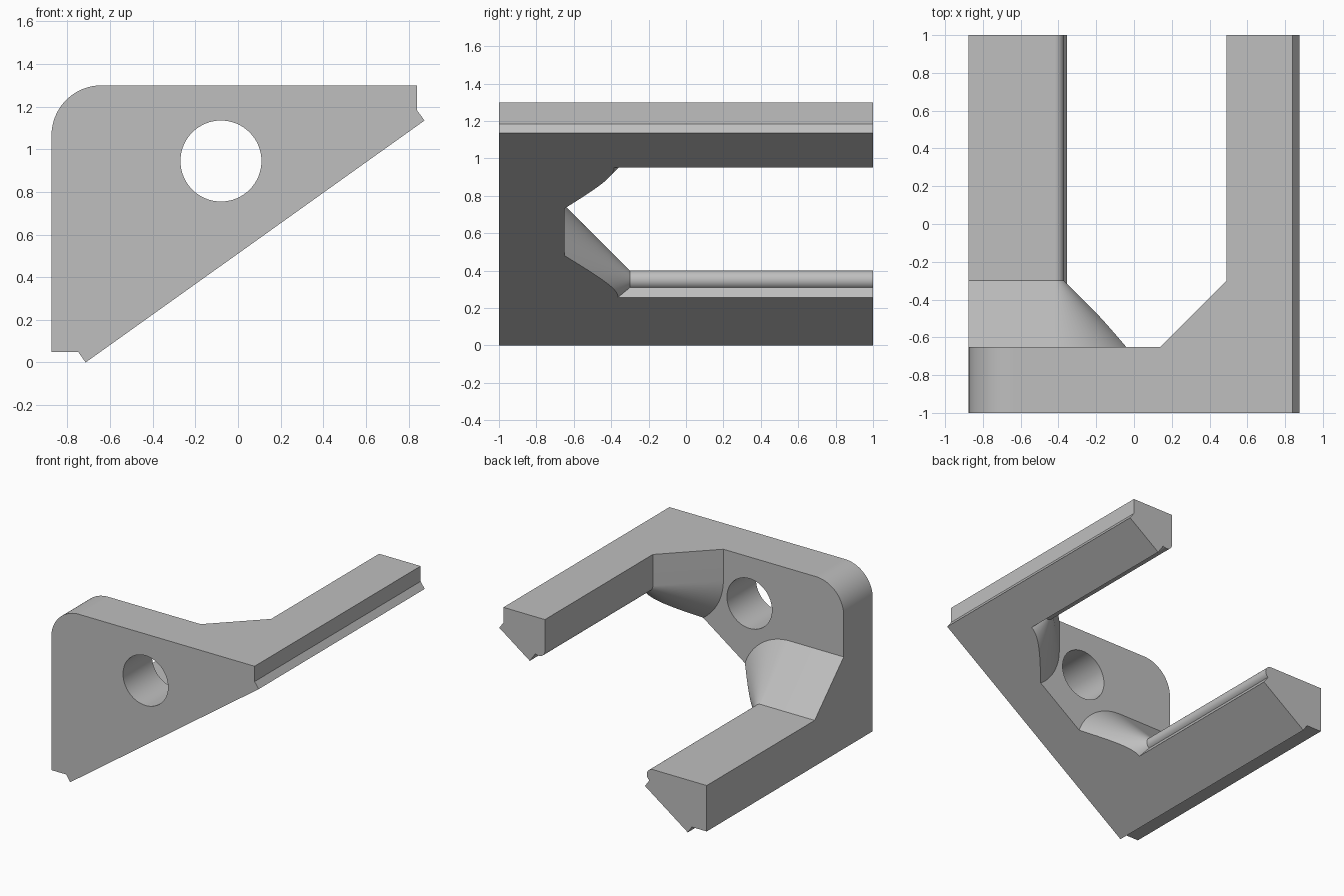
import bpy
import bmesh
from math import cos, sin, atan2, radians, pi
from mathutils import Vector

cube = bpy.data.objects.get("Cube")
if cube:
    bpy.data.objects.remove(cube, do_unlink=True)

# Sloped underside, and the direction pointing straight out of it
LOW, HIGH = Vector((-0.715, 0.0)), Vector((0.875, 1.135))
SLOPE = atan2(HIGH.y - LOW.y, HIGH.x - LOW.x)
OUT = SLOPE - pi / 2
CHAMFER = 0.35


def arc(cx, cz, radius, start, end, steps=32):
    """Points on an arc in the XZ plane."""
    angles = [start + (end - start) * i / steps for i in range(steps + 1)]
    return [(cx + radius * cos(a), cz + radius * sin(a)) for a in angles]


def loft(name, sections):
    """Solid through matching XZ outlines, each given with its y."""
    bm = bmesh.new()
    rings = [[bm.verts.new((x, y, z)) for x, z in pts] for y, pts in sections]
    for a, b in zip(rings, rings[1:]):
        for i in range(len(a)):
            j = (i + 1) % len(a)
            bm.faces.new((a[i], a[j], b[j], b[i]))
    bm.faces.new(rings[0])
    bm.faces.new(rings[-1])
    bmesh.ops.recalc_face_normals(bm, faces=bm.faces)
    mesh = bpy.data.meshes.new(name)
    bm.to_mesh(mesh)
    bm.free()
    obj = bpy.data.objects.new(name, mesh)
    bpy.context.collection.objects.link(obj)
    return obj


def cut(target, cutter):
    """Subtract the cutter and discard it."""
    cutter.hide_render = True
    mod = target.modifiers.new("cut", 'BOOLEAN')
    mod.operation = 'DIFFERENCE'
    mod.solver = 'EXACT'
    mod.object = cutter
    bpy.context.view_layer.objects.active = target
    bpy.ops.object.modifier_apply(modifier=mod.name)
    bpy.data.objects.remove(cutter, do_unlink=True)


def pocket_outline(grow):
    """Opening between the arms, narrowed by the chamfer amount."""
    right, left = (0.54, 1.06), (-0.42, 0.35)
    radius = 0.05 + grow
    pts = [(right[0] - radius, 1.5)]
    pts += arc(*right, radius, pi, OUT + 2 * pi)
    pts += [(c[0] + 0.7 * cos(OUT), c[1] + 0.7 * sin(OUT)) for c in (right, left)]
    pts += arc(*left, radius, OUT, pi / 2)
    pts += [(-1.1, left[1] + radius), (-1.1, 1.5)]
    return pts


# Body: side outline with one rounded corner and two notched tips
outline = [(-0.875, 0.05), (-0.75, 0.05), tuple(LOW), tuple(HIGH),
           (0.84, 1.183), (0.84, 1.3)]
outline += arc(-0.64, 1.065, 0.235, pi / 2, pi)
body = loft("bracket_body", [(-1, outline), (1, outline)])

# Pocket: leaves two lipped arms that flare into the front plate
straight = pocket_outline(0)
cut(body, loft("pocket_cutter", [(CHAMFER - 1, pocket_outline(CHAMFER)),
                                 (-0.3, straight), (1.2, straight)]))

# Round hole through the front plate
circle = arc(-0.08, 0.945, 0.19, 0, 2 * pi, 64)[:-1]
cut(body, loft("hole_cutter", [(-1.2, circle), (-0.4, circle)]))

# Plain grey finish
grey = bpy.data.materials.new("plain_grey")
grey.use_nodes = True
colour = (0.52, 0.52, 0.52, 1)
grey.diffuse_color = colour
grey.node_tree.nodes["Principled BSDF"].inputs["Base Color"].default_value = colour
body.data.materials.clear()
body.data.materials.append(grey)

bpy.ops.object.select_all(action='DESELECT')
body.select_set(True)
bpy.context.view_layer.objects.active = body
bpy.ops.object.shade_smooth_by_angle(angle=radians(25))
